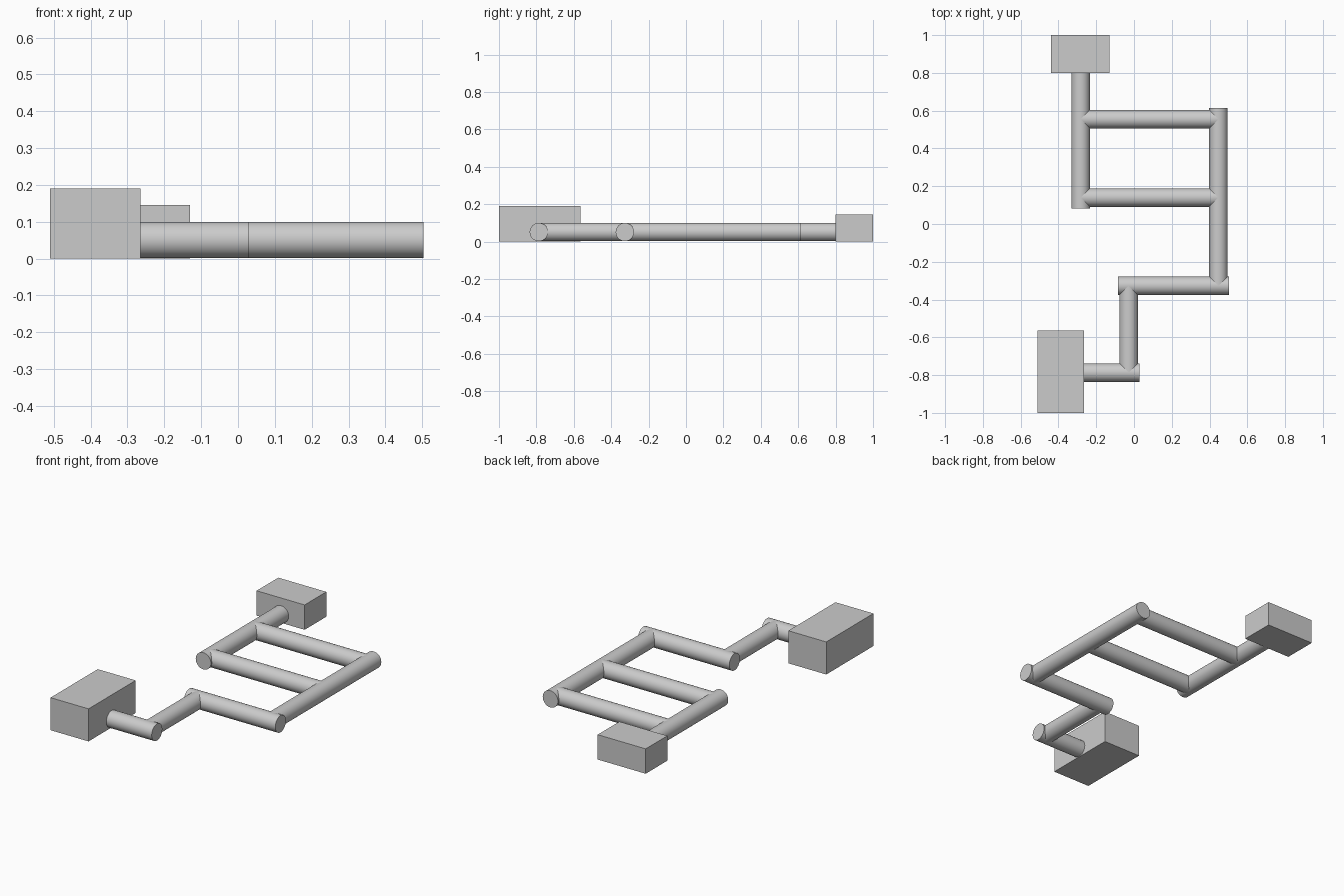
import bpy
from math import pi
from mathutils import Euler

if "Cube" in bpy.data.objects:
    bpy.data.objects.remove(bpy.data.objects["Cube"])

R = 0.049   # pipe radius
Z = 0.051   # pipe centre height


def box(name, x0, x1, y0, y1, h):
    bpy.ops.mesh.primitive_cube_add(size=1, location=((x0 + x1) / 2, (y0 + y1) / 2, h / 2))
    ob = bpy.context.object
    ob.name = name
    ob.scale = (x1 - x0, y1 - y0, h)
    bpy.ops.object.transform_apply(location=False, rotation=False, scale=True)


def pipe(name, axis, start, end, across):
    """Straight round pipe along x or y, lying on the ground."""
    mid = (start + end) / 2
    if axis == 'x':
        loc, rot = (mid, across, Z), Euler((0, pi / 2, 0))
    else:
        loc, rot = (across, mid, Z), Euler((pi / 2, 0, 0))
    bpy.ops.mesh.primitive_cylinder_add(vertices=32, radius=R, depth=end - start,
                                        location=loc, rotation=rot)
    ob = bpy.context.object
    ob.name = name
    bpy.ops.object.shade_smooth_by_angle()


# End blocks
box("back_block", -0.44, -0.13, 0.80, 1.0, 0.145)
box("front_block", -0.51, -0.265, -1.0, -0.565, 0.19)

# Ladder-shaped loop
pipe("left_rail", 'y', 0.083, 0.80, -0.282)
pipe("right_rail", 'y', -0.325, 0.613, 0.447)
for name, y in (("back_rung", 0.555), ("front_rung", 0.14)):
    pipe(name, 'x', -0.282, 0.447, y)

# Stepped run to the front block
pipe("cross_pipe", 'x', -0.085, 0.504, -0.327)
pipe("drop_pipe", 'y', -0.787, -0.327, -0.028)
pipe("block_inlet_pipe", 'x', -0.265, 0.028, -0.787)
